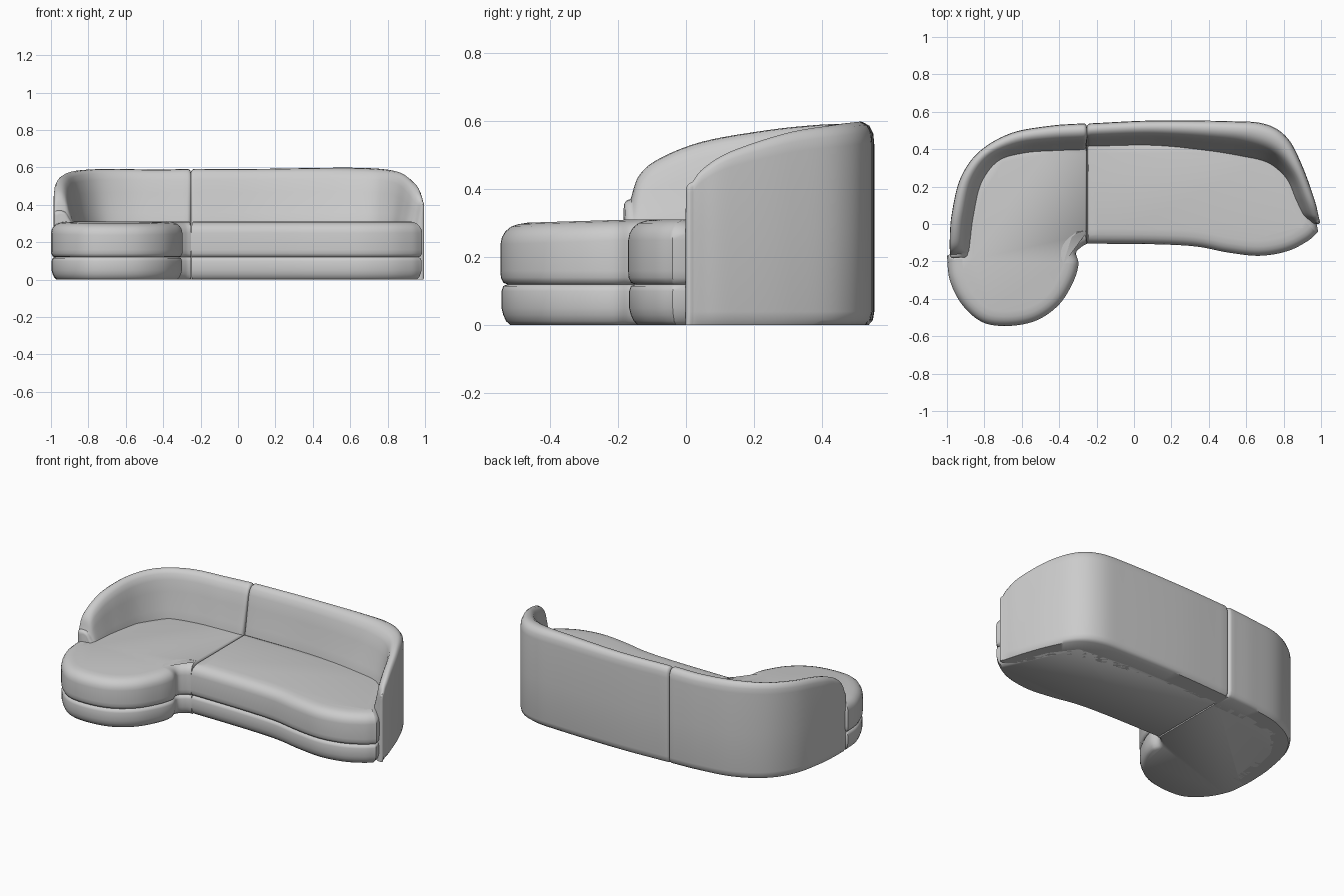
import bpy, bmesh, math
from mathutils import Vector

if "Cube" in bpy.data.objects:
    bpy.data.objects.remove(bpy.data.objects["Cube"])

fabric = bpy.data.materials.new("light_grey_fabric")
fabric.use_nodes = True
GREY = (0.6, 0.6, 0.6, 1)
fabric.diffuse_color = GREY
fabric.node_tree.nodes["Principled BSDF"].inputs["Base Color"].default_value = GREY
SEAM = -0.25


def spline(points, steps):
    """Smooth open curve through tuples of any dimension."""
    pts = [Vector(p) for p in points]
    pts = [2 * pts[0] - pts[1]] + pts + [2 * pts[-1] - pts[-2]]
    out = []
    for a, b, c, d in zip(pts, pts[1:], pts[2:], pts[3:]):
        for k in range(steps):
            t = k / steps
            out.append(0.5 * (2 * b + (c - a) * t + (2 * a - 5 * b + 4 * c - d) * t**2
                              + (3 * b - a - 3 * c + d) * t**3))
    return out + [pts[-2]]


def skin(name, rings, angle):
    """Join closed rings into a capped, smooth solid."""
    bm = bmesh.new()
    loops = [[bm.verts.new(p) for p in ring] for ring in rings]
    n = len(loops[0])
    for lower, upper in zip(loops, loops[1:]):
        for i in range(n):
            j = (i + 1) % n
            bm.faces.new((lower[i], lower[j], upper[j], upper[i]))
    bm.faces.new(loops[0])
    bm.faces.new(loops[-1])
    bmesh.ops.recalc_face_normals(bm, faces=bm.faces)
    mesh = bpy.data.meshes.new(name)
    bm.to_mesh(mesh)
    bm.free()
    mesh.materials.append(fabric)
    obj = bpy.data.objects.new(name, mesh)
    bpy.context.collection.objects.link(obj)
    bpy.ops.object.select_all(action="DESELECT")
    obj.select_set(True)
    bpy.context.view_layer.objects.active = obj
    bpy.ops.object.shade_smooth_by_angle(angle=math.radians(angle))


def inset(outline, amount):
    """Move a counter-clockwise outline inward, less so along the seam."""
    out = []
    n = len(outline)
    for i, p in enumerate(outline):
        before = (p - outline[i - 1]).normalized()
        after = (outline[(i + 1) % n] - p).normalized()
        n1, n2 = Vector((-before.y, before.x)), Vector((-after.y, after.x))
        move = (n1 + n2) / max(1 + n1.dot(n2), 0.6) * amount
        if abs(p.x - SEAM) < 0.01:
            move.x *= 0.15
        out.append(p + move)
    return out


def slab(name, outline, profile, dip=0):
    """Stack inset outlines; the top drops by dip towards the front."""
    rings = []
    for amount, z in profile:
        drop = lambda p: dip * max(0, -p.y - 0.15) if z > 0.2 else 0
        rings.append([(p.x, p.y, z - drop(p)) for p in inset(outline, amount)])
    skin(name, rings, 50)


def section(row, shrink=0, shift=Vector((0, 0))):
    """Cross-section of the back: upright outside, sloping inside."""
    outer, inner, h = Vector(row[:2]), Vector(row[2:4]), row[4]
    across = inner - outer
    width = across.length
    shrink = min(shrink, width * 0.35)
    across.normalize()
    outer = outer + across * shrink + shift
    width -= 2 * shrink
    h -= shrink
    rise = h - 0.28
    shape = [(0.12, 0), (0.03, 0.015), (0, 0.04), (0, 0.28), (0, h - rise * 0.2),
             (0.02, h - rise * 0.1), (0.09, h - rise * 0.03), (0.2, h), (0.36, h - rise * 0.01),
             (0.5, h - rise * 0.07), (0.6, h - rise * 0.18), (0.7, h - rise * 0.4),
             (0.86, h - rise * 0.75), (1, 0.28), (1, 0)]
    return [(*(outer + across * width * t), z) for t, z in shape]


def backrest(name, stations, radius=0.02):
    """Sweep the section along the stations and round both ends."""
    rows = spline(stations, 7)
    mid = lambda r: Vector(((r[0] + r[2]) / 2, (r[1] + r[3]) / 2))
    rings = [section(r) for r in rows]
    for end, following in ((rows[0], rows[1]), (rows[-1], rows[-2])):
        away = (mid(end) - mid(following)).normalized()
        caps = []
        for deg in (22, 45, 67, 90):
            a = math.radians(deg)
            caps.append(section(end, radius * (1 - math.cos(a)), away * radius * math.sin(a)))
        rings = caps[::-1] + rings if end is rows[0] else rings + caps
    skin(name, rings, 50)


# Seat outlines: a curved visible edge, then straight runs hidden in the back
chaise_edge = [(-1, -.17), (-.985, -.3), (-.92, -.43), (-.81, -.525), (-.67, -.545),
               (-.52, -.515), (-.4, -.43), (-.325, -.31), (-.297, -.215), (-.31, -.155),
               (-.28, -.122), (SEAM, -.105)]
chaise_back = [(SEAM, .46), (-.5, .45), (-.75, .4), (-.88, .2), (-.93, 0), (-.94, -.14)]
sofa_edge = [(SEAM, -.105), (.1, -.108), (.33, -.12), (.5, -.152), (.67, -.17),
             (.82, -.145), (.93, -.09), (.985, -.04)]
sofa_back = [(.975, .005), (.95, .06), (.87, .26), (.75, .42), (.4, .46), (SEAM, .46)]

base_profile = [(.03, 0), (.016, .012), (.008, .03), (.003, .05), (.003, .1),
                (.008, .115), (.025, .122)]
cushion_profile = [(.025, .118), (.008, .125), (.001, .14), (0, .16), (0, .25), (.004, .27),
                   (.014, .287), (.03, .3), (.05, .307), (.08, .311)]

for side, edge, hidden in (("chaise", chaise_edge, chaise_back), ("sofa", sofa_edge, sofa_back)):
    outline = spline(edge, 6) + [Vector(p) for p in hidden]
    slab(side + "_base", outline, base_profile)
    slab(side + "_cushion", outline, cushion_profile, 0.03)

# Wraparound backs: outer x, y, inner x, y and height at each station
backrest("chaise_backrest", [
    (-.985, -.165, -.87, -.155, .37), (-.985, -.14, -.87, -.13, .44),
    (-.985, -.08, -.865, -.07, .49), (-.975, .05, -.85, .05, .54),
    (-.93, .24, -.81, .22, .573), (-.83, .385, -.72, .335, .588),
    (-.66, .485, -.58, .375, .592), (-.45, .525, -.42, .385, .588),
    (-.272, .538, -.272, .39, .592)])
backrest("sofa_backrest", [
    (.992, .02, .95, .01, .42), (.985, .05, .9, .05, .46),
    (.965, .13, .86, .13, .51), (.9, .31, .81, .24, .565),
    (.82, .46, .71, .32, .588), (.7, .535, .56, .355, .597),
    (.5, .55, .38, .385, .598), (.1, .553, .1, .415, .592),
    (-.232, .538, -.232, .41, .592)])
